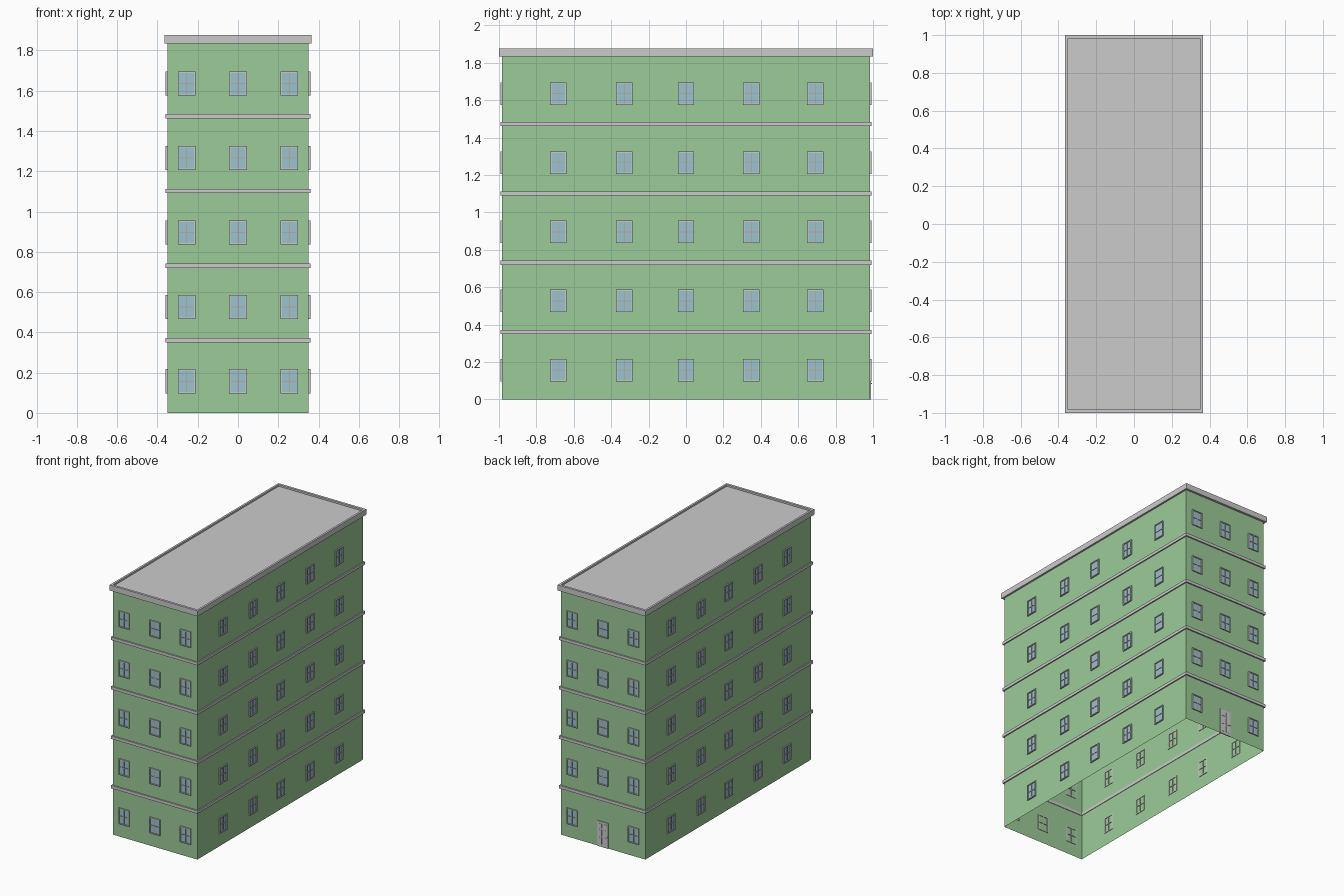
import bpy, bmesh, math
from mathutils import Matrix, Vector

if "Cube" in bpy.data.objects:
    bpy.data.objects.remove(bpy.data.objects["Cube"])

WX, WY = 0.351, 0.983            # half size of the wall shell
ROOF_Z = 1.863
ROWS = [0.157 + 0.3695 * k for k in range(5)]      # window centre heights
BANDS = [0.36 + 0.371 * k for k in range(4)]       # storey band heights
WIN_W, WIN_H, FRAME = 0.088, 0.12, 0.007


def material(name, rgb):
    m = bpy.data.materials.new(name)
    m.diffuse_color = (*rgb, 1)
    m.use_nodes = True
    m.node_tree.nodes["Principled BSDF"].inputs["Base Color"].default_value = m.diffuse_color
    return m


GREEN = material("wall_green", (0.33, 0.60, 0.31))
BLUE = material("glass_blue", (0.33, 0.54, 0.62))
TAN = material("bar_tan", (0.45, 0.40, 0.37))


def finish(bm, name, mat=None):
    me = bpy.data.meshes.new(name)
    bm.to_mesh(me)
    bm.free()
    ob = bpy.data.objects.new(name, me)
    bpy.context.collection.objects.link(ob)
    if mat:
        me.materials.append(mat)
    return ob


def box(bm, lo, hi, place=Matrix()):
    lo, hi = Vector(lo), Vector(hi)
    size = Matrix.Diagonal((*(hi - lo), 1))
    bmesh.ops.create_cube(bm, size=1, matrix=place @ Matrix.Translation((lo + hi) / 2) @ size)


def ring(name, outer, inner, z0, z1):
    """Rectangular trim running around the building."""
    bm = bmesh.new()
    loops = [[bm.verts.new((sx * x, sy * y, z)) for sx, sy in ((-1, -1), (1, -1), (1, 1), (-1, 1))]
             for (x, y), z in ((outer, z0), (outer, z1), (inner, z1), (inner, z0))]
    for a in range(4):
        p, q = loops[a], loops[(a + 1) % 4]
        for i in range(4):
            j = (i + 1) % 4
            bm.faces.new((p[i], p[j], q[j], q[i]))
    return finish(bm, name)


# Wall shell, open underneath
bm = bmesh.new()
box(bm, (-WX, -WY, 0), (WX, WY, ROOF_Z))
bmesh.ops.delete(bm, geom=[f for f in bm.faces if abs(f.normal.z) > 0.5], context='FACES')
finish(bm, "walls", GREEN)

# Flat roof, slightly sunk inside the cornice
bm = bmesh.new()
bmesh.ops.create_grid(bm, x_segments=1, y_segments=1, size=1,
                      matrix=Matrix.Translation((0, 0, ROOF_Z)) @ Matrix.Diagonal((WX, WY, 1, 1)))
finish(bm, "roof")

# Cornice and storey bands
ring("cornice", (0.365, 1.0), (WX - 0.001, WY - 0.001), 1.834, 1.876)
for k, z in enumerate(BANDS):
    ring(f"storey_band_{k + 1}", (0.36, 0.993), (WX - 0.004, WY - 0.004), z - 0.011, z + 0.011)


def windows(side, angle, dist, columns, skip=()):
    """All windows of one wall; local -y points outwards."""
    wall = Matrix.Rotation(angle, 4, 'Z') @ Matrix.Translation((0, -dist, 0))
    frames, panes, bars = bmesh.new(), bmesh.new(), bmesh.new()
    w, h, f = WIN_W / 2, WIN_H / 2, FRAME
    out, back = -0.009, 0.004
    for r, z in enumerate(ROWS):
        for c, x in enumerate(columns):
            if (r, c) in skip:
                continue
            m = wall @ Matrix.Translation((x, 0, z))
            for s in (-1, 1):
                xs, zs = sorted((s * w, s * (w - f))), sorted((s * h, s * (h - f)))
                box(frames, (xs[0], out, -h), (xs[1], back, h), m)
                box(frames, (f - w, out, zs[0]), (w - f, back, zs[1]), m)
            box(panes, (f - w, -0.003, f - h), (w - f, -0.001, h - f), m)
            box(bars, (-0.0025, -0.007, f - h), (0.0025, back, h - f), m)
            box(bars, (f - w, -0.0065, -0.0025), (w - f, back, 0.0025), m)
    finish(frames, side + "_window_frames")
    finish(panes, side + "_window_panes", BLUE)
    finish(bars, side + "_window_bars", TAN)


END = (-0.255, 0, 0.255)
LONG = (-0.683, -0.329, 0, 0.35, 0.692)
windows("front", 0, WY, END)
windows("right", math.pi / 2, WX, LONG)
windows("back", math.pi, WY, END, skip={(0, 1)})
windows("left", -math.pi / 2, WX, LONG)

# Entrance door in the back wall, with raised panels and a knob
bm = bmesh.new()
box(bm, (-0.046, WY - 0.003, 0), (0.046, WY + 0.005, 0.19))
for x in (-0.02, 0.02):
    for z, h in ((0.045, 0.025), (0.105, 0.025), (0.158, 0.016)):
        box(bm, (x - 0.013, WY + 0.004, z - h), (x + 0.013, WY + 0.007, z + h))
box(bm, (-0.042, WY + 0.004, 0.083), (-0.036, WY + 0.011, 0.089))
finish(bm, "door")
